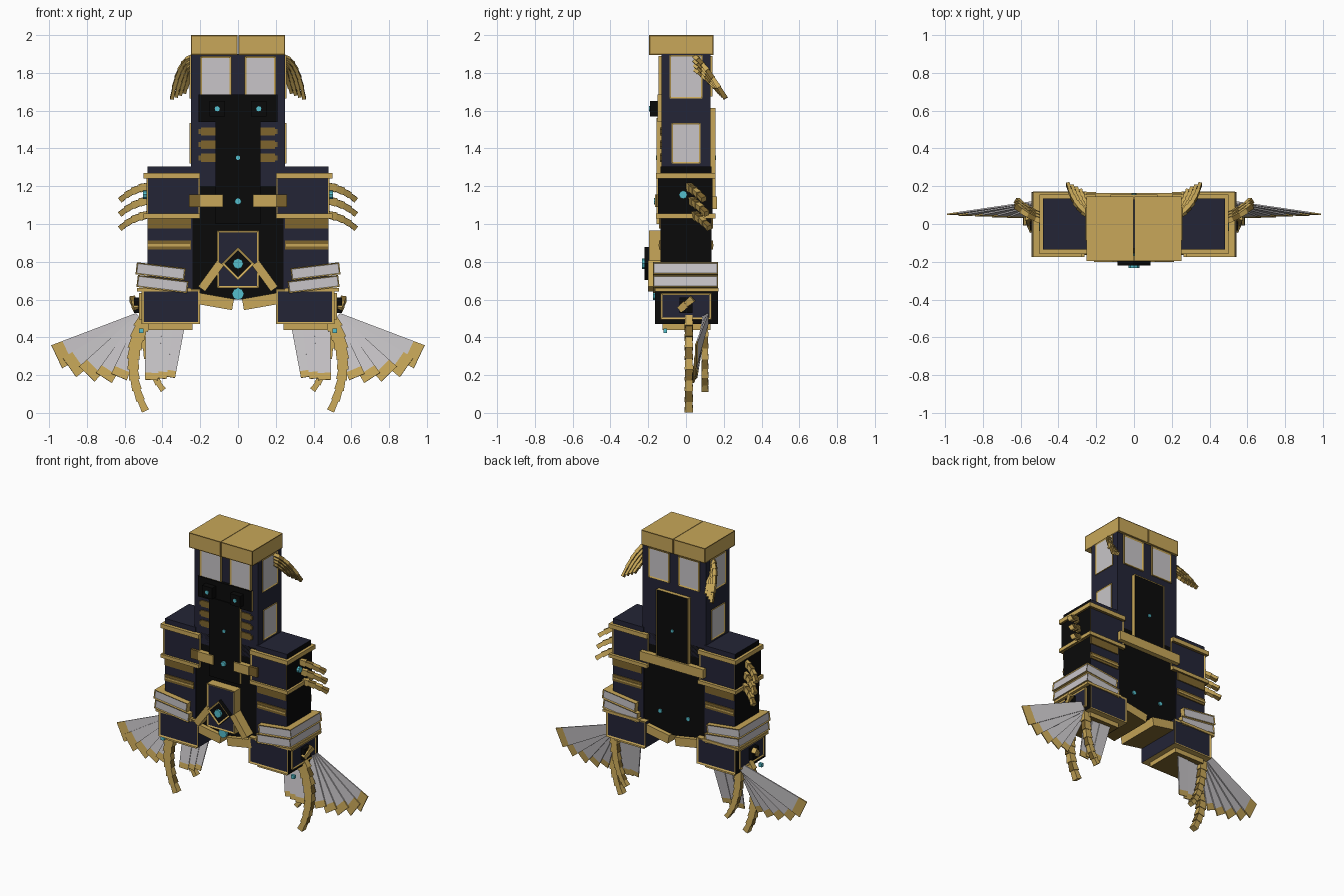
import bpy, bmesh, math
from mathutils import Matrix, Vector

cube = bpy.data.objects.get("Cube")
if cube:
    bpy.data.objects.remove(cube, do_unlink=True)


def material(name, r, g, b):
    m = bpy.data.materials.new(name)
    m.use_nodes = True
    m.diffuse_color = (r, g, b, 1)
    m.node_tree.nodes["Principled BSDF"].inputs["Base Color"].default_value = (r, g, b, 1)
    return m


MATS = [material("gold", .58, .39, .10), material("dark gold", .21, .13, .027),
        material("navy", .017, .018, .037), material("black", .003, .003, .003),
        material("pale grey", .58, .56, .58), material("cyan", .09, .52, .61)]
GOLD, DARK, NAVY, BLACK, PALE, CYAN = range(6)
AXES = {"x": (1, 0, 0), "-x": (-1, 0, 0), "y": (0, 1, 0), "-y": (0, -1, 0),
        "z": (0, 0, 1), "-z": (0, 0, -1)}


def finish(bm, name, mirror):
    mesh = bpy.data.meshes.new(name)
    bmesh.ops.recalc_face_normals(bm, faces=bm.faces[:])
    bm.to_mesh(mesh)
    bm.free()
    for m in MATS:
        mesh.materials.append(m)
    ob = bpy.data.objects.new(name, mesh)
    bpy.context.collection.objects.link(ob)
    if mirror:
        ob.modifiers.new("mirror", "MIRROR").use_axis = (True, False, False)
    return ob


def box(name, xs, ys, zs, mat, mirror=False, tilt=0, sides=None, panels=None, rim=.015, depth=-.005):
    """Box with per-direction side colours and inset panels; tilt turns it about y."""
    bm = bmesh.new()
    size = [b - a for a, b in (xs, ys, zs)]
    centre = [(a + b) / 2 for a, b in (xs, ys, zs)]
    bmesh.ops.create_cube(bm, size=1, matrix=Matrix.Diagonal(size + [1]))
    bm.normal_update()
    for f in bm.faces:
        f.material_index = mat
    originals = bm.faces[:]
    for table, inset in ((sides or {}, False), (panels or {}, True)):
        for key, colour in table.items():
            face = max(originals, key=lambda f: f.normal.dot(Vector(AXES[key])))
            if inset:
                bmesh.ops.inset_individual(bm, faces=[face], thickness=rim, depth=depth)
            face.material_index = colour
    bm.transform(Matrix.Translation(centre) @ Matrix.Rotation(math.radians(tilt), 4, "Y"))
    return finish(bm, name, mirror)


def gem(name, x, y, z, r, axis="y", mirror=False):
    bm = bmesh.new()
    turn = Matrix.Rotation(math.pi / 2, 4, "X" if axis == "y" else "Y")
    bmesh.ops.create_cone(bm, cap_ends=True, segments=8, radius1=r, radius2=r, depth=.02,
                          matrix=Matrix.Translation((x, y, z)) @ turn)
    for f in bm.faces:
        f.material_index = CYAN
    finish(bm, name, mirror)


def horn(name, points, w0, w1, thick, count=6, plane=(0, 1, 0)):
    """Curved claw made of overlapping tapered segments along a quadratic curve."""
    a, b, c = map(Vector, points)
    path = [a * (1 - t) ** 2 + b * 2 * t * (1 - t) + c * t * t for t in (i / count for i in range(count + 1))]
    bm = bmesh.new()
    for i in range(count):
        p, q = path[i], path[i + 1]
        along = (q - p).normalized()
        side = along.cross(Vector(plane)).normalized()
        flat = side.cross(along)
        w = w0 + (w1 - w0) * i / count
        rings = []
        for pos, k in ((p - along * .006, .8), (q, 1)):
            rings.append([bm.verts.new(pos + side * w * k * s / 2 + flat * thick * k * u / 2)
                          for s, u in ((-1, -1), (1, -1), (1, 1), (-1, 1))])
        bm.faces.new(rings[0])
        bm.faces.new(rings[1])
        for j in range(4):
            f = bm.faces.new((rings[0][j], rings[0][j - 1], rings[1][j - 1], rings[1][j]))
            f.material_index = DARK if j % 2 == 0 and i % 2 else GOLD
    finish(bm, name, True)


def feather(name, root, tip, w0, w1, y0, y1):
    """Thin flat blade with a gold end."""
    a, b = Vector((root[0], y0, root[1])), Vector((tip[0], y1, tip[1]))
    side = (b - a).cross(Vector((0, 1, 0))).normalized()
    bm = bmesh.new()
    rows = []
    for t in (0, .87, 1):
        w = w0 + (w1 - w0) * t
        rows.append([bm.verts.new(a.lerp(b, t) + side * w * s / 2) for s in (-1, 1)])
    for i, colour in enumerate((PALE, GOLD)):
        f = bm.faces.new((rows[i][0], rows[i][1], rows[i + 1][1], rows[i + 1][0]))
        f.material_index = colour
    finish(bm, name, True).modifiers.new("thickness", "SOLIDIFY").thickness = .008


# Tower and cap
box("tower", (-.25, .25), (-.13, .13), (1.2, 1.9), NAVY)
dark_rim = {k: GOLD for k in ("x", "y", "-y")}
box("cap", (.002, .25), (-.195, .145), (1.895, 2), DARK, True, panels=dark_rim, rim=.01, depth=0,
    sides={"z": GOLD, "-z": GOLD, "-x": GOLD})
box("tower_front_window", (.035, .2), (-.145, -.12), (1.675, 1.89), GOLD, True, panels={"-y": PALE})
box("tower_back_window", (.035, .2), (.12, .14), (1.675, 1.89), GOLD, True, panels={"y": PALE})
for label, z0, z1, h in (("upper", 1.665, 1.895, .087), ("lower", 1.32, 1.535, .076)):
    box(label + "_side_window", (.24, .256), (-h, h), (z0, z1), GOLD, True, panels={"x": PALE}, rim=.012)
edges = {"x": GOLD, "-x": GOLD}
box("brow_plate", (-.21, .21), (-.15, -.12), (1.54, 1.685), BLACK, sides=edges)
box("front_plate", (-.12, .12), (-.155, -.12), (1.0, 1.56), BLACK, sides=edges)
box("back_door", (-.125, .125), (.12, .157), (1.14, 1.615), GOLD, panels={"y": BLACK}, rim=.007)
for i in range(3):
    z = 1.35 + i * .07
    box("vent", (.11, .195), (-.137, -.12), (z - .022, z + .022), DARK, True)
    box("vent_end", (.19, .208), (-.137, -.12), (z - .013, z + .013), DARK, True)
box("eye_block", (.07, .15), (-.19, -.14), (1.57, 1.65), BLACK, True)
gem("eye", .11, -.185, 1.61, .014, mirror=True)
for i in range(4):
    k = i * .022
    horn("tower_horn", ((.245, .05, 1.88 - k), (.32 - k, .1, 1.85 - k), (.35 - k, .21 - k / 2, 1.665 + k / 2)),
         .034, .016, .025, 6, (0, .8, .6))

# Trunk, belt and chest emblem
box("trunk", (-.25, .25), (-.13, .13), (.6, 1.28), BLACK)
box("front_belt", (.08, .2), (-.165, -.12), (1.09, 1.155), GOLD, True)
box("front_belt_end", (.2, .26), (-.16, -.12), (1.09, 1.155), DARK, True)
box("back_belt", (-.25, .25), (.12, .165), (1.08, 1.145), GOLD)
box("chest_panel", (-.11, .11), (-.195, -.12), (.66, .965), GOLD, panels={"-y": NAVY})
box("emblem", (-.062, .062), (-.22, -.165), (.728, .852), BLACK, tilt=45, sides={"-y": GOLD},
    panels={"-y": BLACK}, rim=.016)
box("chest_arm", (.12, .165), (-.2, -.13), (.64, .81), GOLD, True, tilt=-36)
box("hip_bar", (.025, .215), (-.16, .16), (.56, .62), GOLD, True, tilt=-10, sides={"-z": DARK})
for name, x, y, z, r in (("emblem_gem", 0, -.222, .79, .028), ("hip_gem", 0, -.165, .63, .032),
                         ("belt_gem", 0, -.16, 1.12, .018), ("plate_gem", 0, -.15, 1.35, .012),
                         ("door_gem", 0, .15, 1.35, .012)):
    gem(name, x, y, z, r)
gem("back_gem", .11, .128, .745, .015, mirror=True)

# Arms: shoulder blocks with banding
box("arm", (.24, .48), (-.135, .135), (.6, 1.305), NAVY, True, sides={"x": BLACK})
box("shoulder", (.2, .485), (-.148, .14), (1.03, 1.27), GOLD, True, sides={"x": BLACK},
    panels={"-y": NAVY, "y": NAVY}, rim=.012)
for z0, z1 in ((1.24, 1.27), (1.03, 1.055)):
    box("shoulder_band", (.2, .5), (-.158, .155), (z0, z1), GOLD, True, sides={"-z": DARK})
box("arm_stripe", (.25, .478), (-.142, .142), (.975, 1.03), DARK, True)
box("lower_stripe", (.25, .478), (-.142, .142), (.865, .912), DARK, True)
box("stripe_line", (.25, .478), (-.146, .146), (.882, .893), GOLD, True)
gem("shoulder_gem", .492, -.015, 1.155, .022, "x", True)
for i in range(3):
    z, y = 1.19 - i * .075, .01 + i * .015
    horn("arm_claw", ((.475, y, z + .01), (.56, y + .03, z - .005), (.62, y + .085, z - .06)), .045, .026, .03, 4)

# Cuffs: tilted pale bands with gold rims
for x0, x1, z in ((.28, .54, .75), (.265, .535, .682)):
    box("cuff", (x0, x1), (-.175, .17), (z - .032, z + .032), GOLD, True, tilt=-7,
        panels={"x": PALE, "y": PALE, "-y": PALE}, rim=.009)

# Lower blocks
box("lower_block", (.2, .51), (-.165, .17), (.47, .655), GOLD, True, sides={"x": BLACK, "-x": NAVY},
    panels={"y": NAVY, "-y": NAVY}, rim=.017)
box("lower_side_panel", (.5, .525), (-.135, .135), (.495, .635), GOLD, True, panels={"x": NAVY}, rim=.014)
box("lower_top_band", (.25, .535), (-.165, .172), (.642, .66), GOLD, True)
box("lower_skirt", (.24, .475), (-.125, .13), (.438, .475), GOLD, True, sides={"-z": DARK})
box("side_hub", (.51, .55), (-.035, .035), (.53, .61), BLACK, True)
horn("side_spike", ((.54, -.03, .55), (.55, 0, .575), (.56, .035, .605)), .04, .035, .03, 2, (1, 0, 0))
box("foot_gem", (.5, .525), (-.12, -.1), (.423, .447), CYAN, True)

# Hanging claws and feather fans
horn("large_claw", ((.49, .015, .5), (.62, .015, .26), (.49, .015, .01)), .085, .035, .045, 9)
horn("small_claw", ((.49, .1, .47), (.49, .1, .23), (.395, .1, .12)), .06, .028, .038, 7)
for i, (x, z, w) in enumerate(((.96, .297, .135), (.893, .24, .125), (.8, .205, .115),
                               (.71, .185, .1), (.63, .19, .09))):
    feather("outer_feather", (.53 - i * .008, .5), (x, z), .06, w, .12 - i * .006, .055 - i * .004)
for i in range(3):
    feather("inner_feather", (.325 + i * .06, .46), (.368 + i * .045, .19 - i * .008), .085, .07,
            .105 - i * .006, .06 - i * .006)
